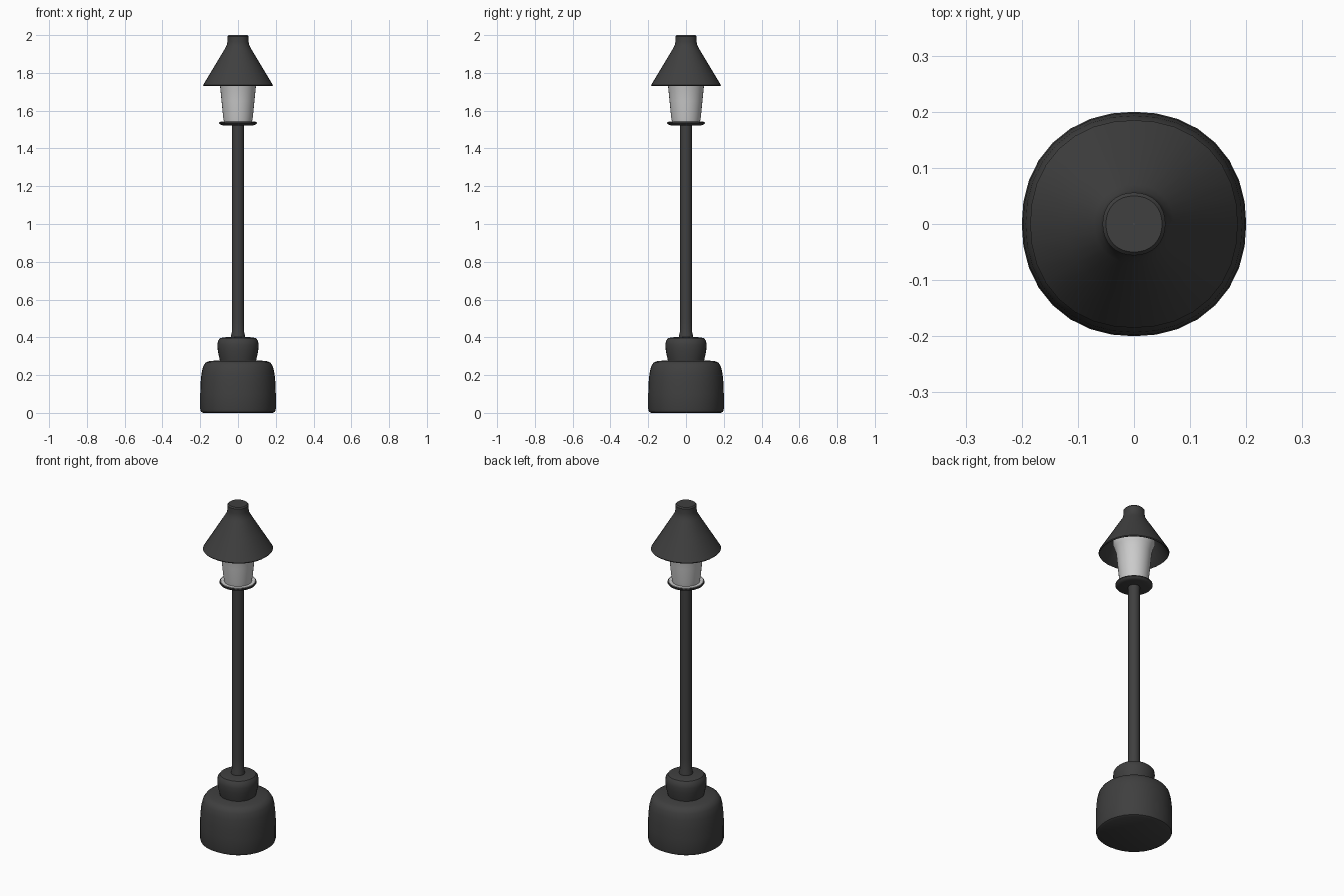
import bpy, bmesh, math

if "Cube" in bpy.data.objects:
    bpy.data.objects.remove(bpy.data.objects["Cube"])


def material(name, v):
    m = bpy.data.materials.new(name)
    m.diffuse_color = (v, v, v, 1)
    m.use_nodes = True
    m.node_tree.nodes["Principled BSDF"].inputs["Base Color"].default_value = m.diffuse_color
    return m


dark = material("dark_metal", 0.05)
light = material("frosted_glass", 0.6)


def lathe(name, profile, mat, n=2.0, segs=32, close=False):
    """Sweep an (r, z) profile around z; n > 2 makes the section slightly square."""
    bm = bmesh.new()
    rings = []
    for r, z in profile:
        ring = []
        for i in range(segs):
            a = 2 * math.pi * i / segs
            c, s = math.cos(a), math.sin(a)
            k = r / (abs(c) ** n + abs(s) ** n) ** (1 / n)
            ring.append(bm.verts.new((k * c, k * s, z)))
        rings.append(ring)
    pairs = list(zip(rings, rings[1:]))
    if close:
        pairs.append((rings[-1], rings[0]))
    else:
        bm.faces.new(rings[0][::-1])
        bm.faces.new(rings[-1])
    for lo, hi in pairs:
        for i in range(segs):
            j = (i + 1) % segs
            bm.faces.new((lo[i], lo[j], hi[j], hi[i]))
    bmesh.ops.recalc_face_normals(bm, faces=bm.faces)
    me = bpy.data.meshes.new(name)
    bm.to_mesh(me)
    bm.free()
    ob = bpy.data.objects.new(name, me)
    bpy.context.collection.objects.link(ob)
    me.materials.append(mat)
    bpy.ops.object.select_all(action='DESELECT')
    ob.select_set(True)
    bpy.context.view_layer.objects.active = ob
    bpy.ops.object.shade_smooth_by_angle(angle=math.radians(40))
    return ob


SQ = 2.15

# heavy rounded base
lathe("base", [(0.185, 0), (0.196, 0.006), (0.2, 0.02), (0.2, 0.1), (0.198, 0.16),
               (0.193, 0.21), (0.185, 0.245), (0.172, 0.266), (0.15, 0.275),
               (0.09, 0.278)], dark, SQ)

# collar on the base
lathe("collar", [(0.094, 0.27), (0.1, 0.295), (0.107, 0.33), (0.109, 0.36),
                 (0.106, 0.382), (0.095, 0.396), (0.075, 0.4), (0.03, 0.402)], dark, SQ)

# pole with small foot ring
lathe("pole", [(0.037, 0.395), (0.036, 0.415), (0.032, 0.43), (0.031, 0.5),
               (0.031, 1.53)], dark, 2.0)

# plate under the lamp, light upper face
lathe("lamp_plate", [(0.08, 1.522), (0.095, 1.527), (0.1, 1.534), (0.099, 1.54)], dark, 2.0)
lathe("plate_top", [(0.095, 1.538), (0.093, 1.542)], light, 2.0)

# tapered glass, flaring inside the shade
lathe("glass", [(0.074, 1.54), (0.079, 1.57), (0.087, 1.65), (0.095, 1.73),
                (0.103, 1.76), (0.112, 1.785), (0.112, 1.825)], light, 2.0)

# hollow conical shade with chimney cap
lathe("shade", [(0.182, 1.73), (0.185, 1.735), (0.122, 1.84), (0.07, 1.927),
                (0.06, 1.945), (0.056, 1.965), (0.056, 1.993), (0.05, 2.0), (0.001, 2.0),
                (0.001, 1.93), (0.058, 1.925), (0.112, 1.835), (0.176, 1.732)],
      dark, SQ, close=True)
